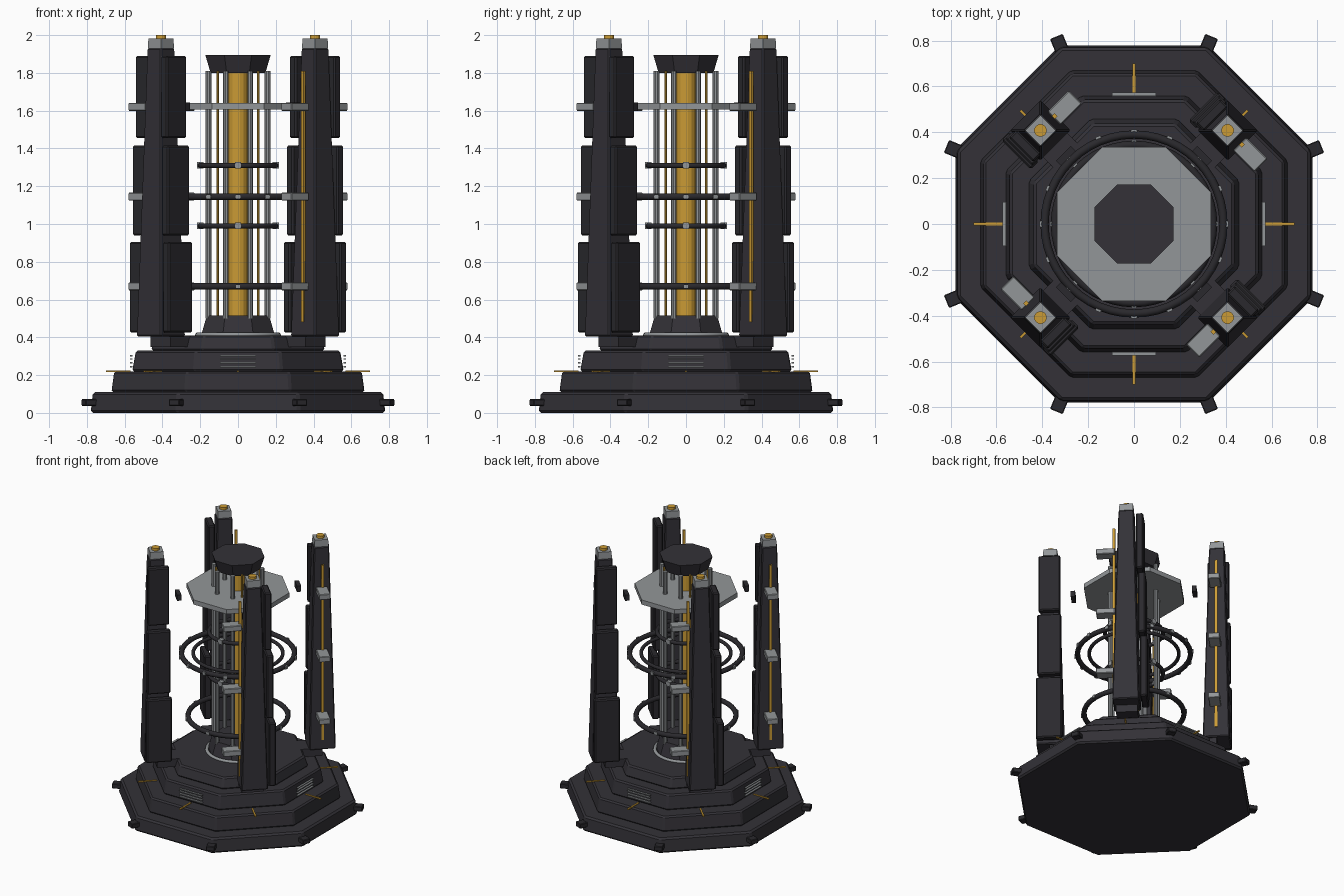
import bpy, bmesh, math
from mathutils import Matrix, Vector

if "Cube" in bpy.data.objects:
    bpy.data.objects.remove(bpy.data.objects["Cube"])


def material(name, rgb):
    m = bpy.data.materials.new(name)
    m.diffuse_color = (*rgb, 1)
    m.use_nodes = True
    m.node_tree.nodes["Principled BSDF"].inputs["Base Color"].default_value = m.diffuse_color
    return m


DARK = material("charcoal", (0.033, 0.031, 0.038))
PANEL = material("dark panel", (0.023, 0.022, 0.026))
SILVER = material("silver grey", (0.29, 0.305, 0.315))
GOLD = material("gold", (0.60, 0.33, 0.035))


def finish(name, bm, mat, rot=0.0, bevel=0.0, smooth=False):
    """Turn a bmesh into an object, spun about the z axis."""
    bm.transform(Matrix.Rotation(rot, 4, 'Z'))
    bmesh.ops.recalc_face_normals(bm, faces=bm.faces)
    for f in bm.faces:
        f.smooth = smooth
    me = bpy.data.meshes.new(name)
    bm.to_mesh(me)
    bm.free()
    me.materials.append(mat)
    ob = bpy.data.objects.new(name, me)
    bpy.context.collection.objects.link(ob)
    if bevel:
        b = ob.modifiers.new("bevel", 'BEVEL')
        b.width = bevel
        b.segments = 1
    return ob


def prism(name, mat, z0, z1, r0, r1, n=8, apothem=True, at=(0, 0), rot=0.0, bevel=0.0):
    """Upright tapered prism; with apothem its flats face the axes."""
    bm = bmesh.new()
    k = 1 / math.cos(math.pi / n) if apothem else 1
    rings = []
    for z, r in ((z0, r0 * k), (z1, r1 * k)):
        rings.append([bm.verts.new((at[0] + r * math.cos((i + 0.5) * math.tau / n),
                                    at[1] + r * math.sin((i + 0.5) * math.tau / n), z))
                      for i in range(n)])
    for i in range(n):
        j = (i + 1) % n
        bm.faces.new((rings[0][i], rings[0][j], rings[1][j], rings[1][i]))
    bm.faces.new(rings[0][::-1])
    bm.faces.new(rings[1])
    return finish(name, bm, mat, rot, bevel, False)


def box(name, mat, centre, size, rot=0.0, bevel=0.0):
    bm = bmesh.new()
    bmesh.ops.create_cube(bm, size=1, matrix=Matrix.Translation(Vector(centre))
                          @ Matrix.Diagonal((*size, 1)))
    return finish(name, bm, mat, rot, bevel)


def torus(name, mat, z, radius, tube, n=48, m=10):
    bm = bmesh.new()
    grid = []
    for i in range(n):
        a = i * math.tau / n
        row = []
        for j in range(m):
            b = j * math.tau / m
            r = radius + tube * math.cos(b)
            row.append(bm.verts.new((r * math.cos(a), r * math.sin(a), z + tube * math.sin(b))))
        grid.append(row)
    for i in range(n):
        for j in range(m):
            p, q = (i + 1) % n, (j + 1) % m
            bm.faces.new((grid[i][j], grid[p][j], grid[p][q], grid[i][q]))
    return finish(name, bm, mat, smooth=True)


# Stepped octagonal base
prism("base_tier_1", DARK, 0.0, 0.11, 0.78, 0.768, bevel=0.012)
prism("base_tier_2", DARK, 0.11, 0.22, 0.67, 0.655, bevel=0.01)
prism("base_tier_3", DARK, 0.22, 0.33, 0.56, 0.54, bevel=0.01)
prism("base_tier_4", DARK, 0.33, 0.41, 0.46, 0.435, bevel=0.01)
prism("core_socket", DARK, 0.41, 0.515, 0.195, 0.165)
torus("socket_ring", SILVER, 0.413, 0.215, 0.012)

# Lugs on the base corners and gold inlays on the second tier
for i in range(8):
    box("corner_lug", PANEL, (0.85, 0, 0.055), (0.07, 0.06, 0.036), (i + 0.5) * math.pi / 4, 0.004)
    box("gold_inlay", GOLD, (0.635, 0, 0.221), (0.13, 0.012, 0.008), i * math.pi / 4)

# Vent slats on the four straight sides
for i in range(4):
    for z in (0.245, 0.265, 0.285, 0.303):
        box("vent_slat", SILVER, (0.566, 0, z), (0.014, 0.19, 0.007), i * math.pi / 2)

# Central column, surrounding rods and cap
prism("core_column", GOLD, 0.5, 1.81, 0.05, 0.05, 16)
for i in range(8):
    prism("silver_rod", SILVER, 0.5, 1.81, 0.015, 0.015, 10, at=(0.17, 0), rot=(i + 0.5) * math.pi / 4)
for i in range(4):
    prism("gold_rod", GOLD, 0.5, 1.81, 0.007, 0.007, 8, at=(0.152, 0), rot=(i + 0.5) * math.pi / 2)
prism("core_cap", DARK, 1.80, 1.895, 0.145, 0.173)
prism("upper_plate", SILVER, 1.605, 1.64, 0.335, 0.335)

# Rings around the column, with small clips: height, radius, tube, clip count, clip size
for z, r, t, n, s in ((1.31, 0.20, 0.014, 4, 0.034), (0.99, 0.20, 0.014, 4, 0.034),
                      (1.145, 0.39, 0.018, 16, 0.024), (1.145, 0.31, 0.013, 0, 0),
                      (0.67, 0.345, 0.018, 8, 0.022)):
    torus("energy_ring", PANEL, z, r, t)
    for i in range(n):
        box("ring_clip", SILVER, (r + (t * 0.6 if n > 4 else 0), 0, z), (s, s, s), i * math.tau / n)

# Four pylons standing on the diagonals (built along x, then turned)
P = 0.577
for k in range(4):
    a = math.pi / 4 + k * math.pi / 2
    prism("pylon", DARK, 0.405, 1.93, 0.093, 0.053, 4, at=(P, 0), rot=a, bevel=0.007)
    box("pylon_foot", DARK, (0.50, 0, 0.38), (0.16, 0.15, 0.06), a)
    prism("pylon_head", SILVER, 1.93, 1.982, 0.049, 0.047, 4, at=(P, 0), rot=a)
    prism("pylon_lamp", GOLD, 1.98, 2.0, 0.027, 0.027, 16, at=(P, 0), rot=a)
    # light strip and brackets on one side
    box("light_strip", GOLD, (P, -0.088, 1.145), (0.018, 0.018, 1.33), a)
    for z in (0.67, 1.145, 1.62):
        box("side_bracket", SILVER, (P - 0.005, -0.145, z), (0.08, 0.13, 0.042), a, 0.004)
    # armour panels on the other side
    for z0, z1, d, w in ((0.425, 0.905, 0.125, 0.18), (0.94, 1.415, 0.11, 0.165),
                         (1.455, 1.89, 0.095, 0.15)):
        box("armour_panel", PANEL, (P, d, (z0 + z1) / 2), (w, 0.05, z1 - z0), a, 0.008)
    # detached sensor block between pylon and plate
    box("sensor_block", PANEL, (0.42, 0, 1.62), (0.03, 0.09, 0.045), a)
